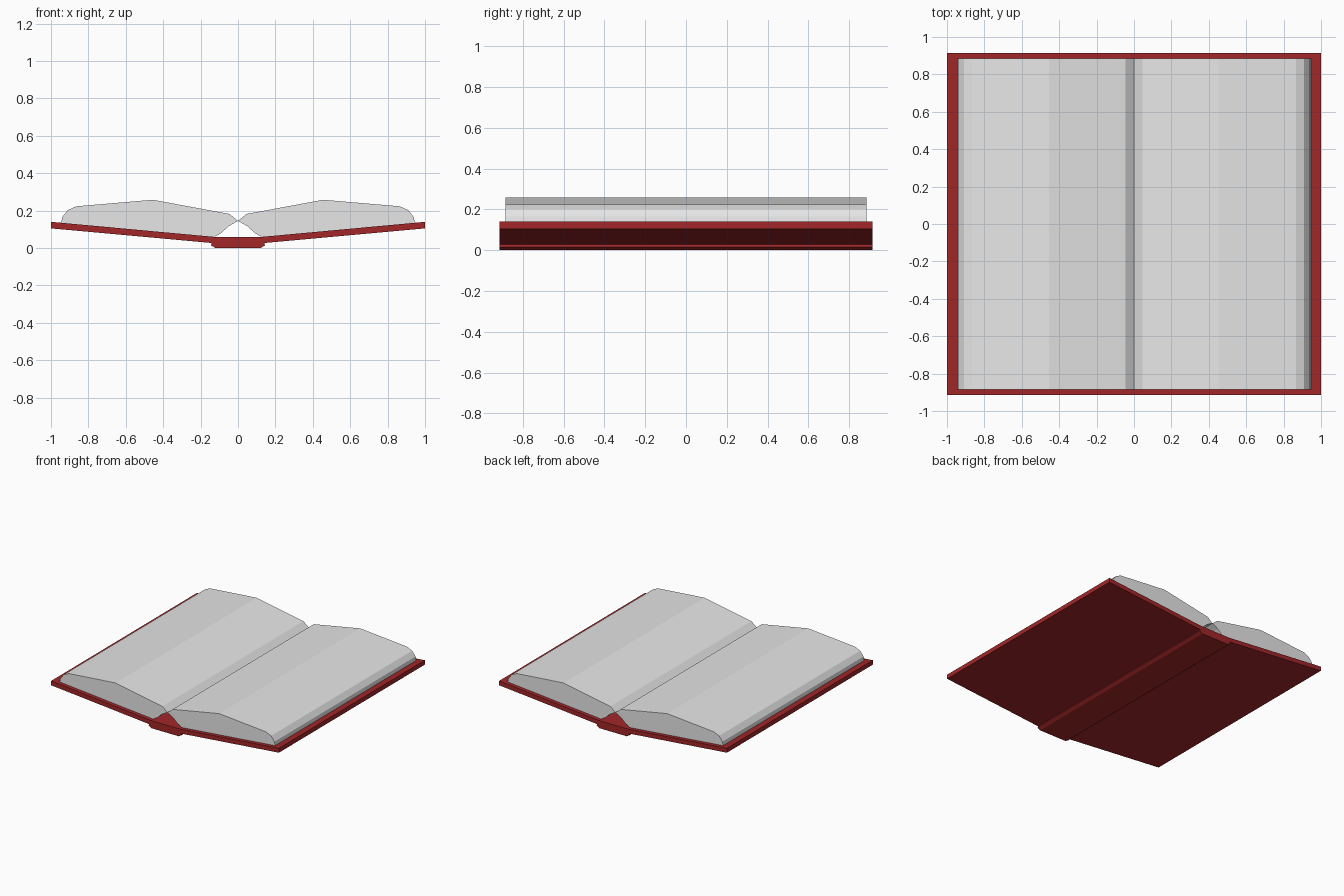
import bpy
import bmesh

cube = bpy.data.objects.get("Cube")
if cube:
    bpy.data.objects.remove(cube, do_unlink=True)


def material(name, color, roughness):
    mat = bpy.data.materials.new(name)
    mat.use_nodes = True
    mat.diffuse_color = color
    bsdf = mat.node_tree.nodes["Principled BSDF"]
    bsdf.inputs["Base Color"].default_value = color
    bsdf.inputs["Roughness"].default_value = roughness
    return mat


def extrude_profile(name, outline, half_depth, mat):
    """Extrude an x-z outline along y, centred on y = 0."""
    bm = bmesh.new()
    face = bm.faces.new([bm.verts.new((x, -half_depth, z)) for x, z in outline])
    result = bmesh.ops.extrude_face_region(bm, geom=[face])
    moved = [v for v in result["geom"] if isinstance(v, bmesh.types.BMVert)]
    bmesh.ops.translate(bm, verts=moved, vec=(0, 2 * half_depth, 0))
    bmesh.ops.recalc_face_normals(bm, faces=bm.faces)
    mesh = bpy.data.meshes.new(name)
    bm.to_mesh(mesh)
    bm.free()
    mesh.materials.append(mat)
    obj = bpy.data.objects.new(name, mesh)
    bpy.context.collection.objects.link(obj)
    return obj


red = material("cover red", (0.36, 0.02, 0.022, 1), 0.6)
paper = material("paper white", (0.8, 0.8, 0.8, 1), 0.8)

# Cover boards rising outward from the bevelled spine
half_cover = [(0.13, 0.06), (1.0, 0.14), (1.0, 0.105), (0.14, 0.027),
              (0.145, 0.015), (0.12, 0.0)]
mirrored = [(-x, z) for x, z in reversed(half_cover)]
extrude_profile("cover", half_cover + mirrored, 0.915, red)

# Page blocks: arched top, rounded outer edge, curved gutter underneath
page = [(0.0, 0.145), (0.045, 0.182), (0.455, 0.258), (0.865, 0.223),
        (0.91, 0.203), (0.94, 0.165), (0.945, 0.135),
        (0.125, 0.0595), (0.09, 0.08), (0.05, 0.117)]
for side, sign in (("left", 1), ("right", -1)):
    extrude_profile(side + "_pages", [(sign * x, z) for x, z in page], 0.885, paper)
